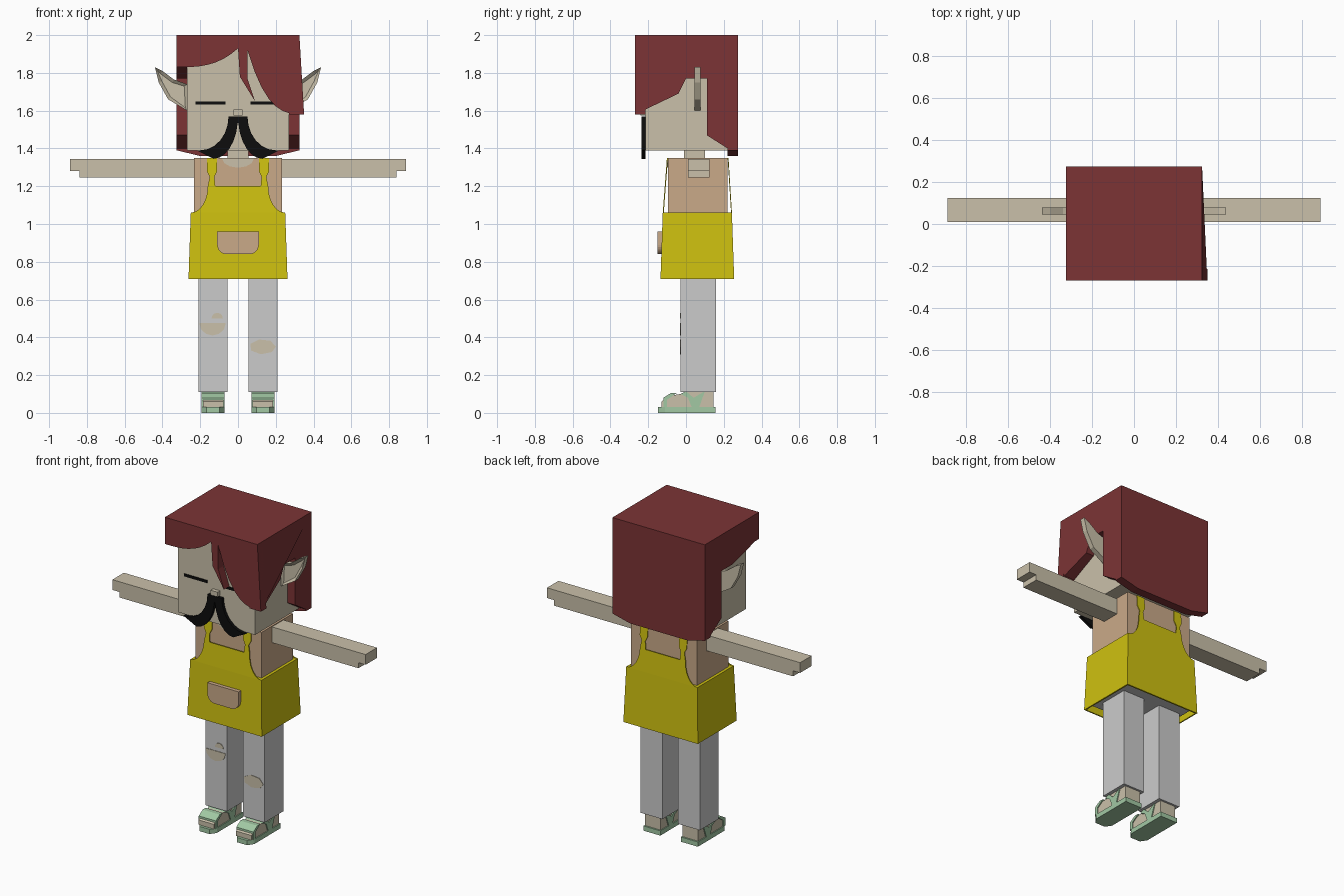
import bpy
import bmesh
from math import cos, sin, pi

if "Cube" in bpy.data.objects:
    bpy.data.objects.remove(bpy.data.objects["Cube"], do_unlink=True)


def material(name, red, green, blue):
    mat = bpy.data.materials.new(name)
    mat.use_nodes = True
    colour = (red, green, blue, 1)
    mat.diffuse_color = colour
    mat.node_tree.nodes["Principled BSDF"].inputs["Base Color"].default_value = colour
    return mat


hair = material("hair red", .2, .034, .036)
skin = material("pale skin", .59, .53, .4)
yellow = material("apron yellow", .62, .53, .005)
tan = material("shirt tan", .59, .4, .25)
grey = material("trouser grey", .6, .6, .6)
green = material("sandal green", .36, .58, .37)
black = material("black", .004, .004, .004)


def prism_mesh(outline, axis, start, end):
    """Extrude a flat outline along an axis."""
    place = {"x": lambda p, d: (d, p[0], p[1]),
             "y": lambda p, d: (p[0], d, p[1]),
             "z": lambda p, d: (p[0], p[1], d)}[axis]
    bm = bmesh.new()
    near = [bm.verts.new(place(p, start)) for p in outline]
    far = [bm.verts.new(place(p, end)) for p in outline]
    bm.faces.new(near)
    bm.faces.new(far)
    for i in range(len(outline)):
        bm.faces.new((near[i - 1], near[i], far[i], far[i - 1]))
    bmesh.ops.recalc_face_normals(bm, faces=bm.faces)
    return bm


def finish(name, bm, mat):
    mesh = bpy.data.meshes.new(name)
    bm.to_mesh(mesh)
    bm.free()
    mesh.materials.append(mat)
    part = bpy.data.objects.new(name, mesh)
    bpy.context.collection.objects.link(part)
    return part


def prism(name, outline, axis, start, end, mat):
    return finish(name, prism_mesh(outline, axis, start, end), mat)


def centred_box(name, half_width, front, back, bottom, top, mat):
    outline = [(front, bottom), (back, bottom), (back, top), (front, top)]
    return prism(name, outline, "x", -half_width, half_width, mat)


def mirrored(half):
    return half + [(-u, v) for u, v in reversed(half) if u != 0]


def arc(u, v, radius_u, radius_v, start, end, steps=6):
    """Part of an ellipse, with start and end given in quarter turns."""
    angles = [(start + (end - start) * i / steps) * pi / 2 for i in range(steps + 1)]
    return [(u + radius_u * cos(a), v + radius_v * sin(a)) for a in angles]


def graph(start, end, rule, steps=8):
    """Points of a curve whose height follows a rule from 0 to 1."""
    return [(start + (end - start) * i / steps, rule(i / steps)) for i in range(steps + 1)]


crown = 2
face_y = -.215
head_side, head_back, chin = .27, .22, 1.39
hair_side, hair_front, hair_back = .325, -.27, .275
shirt_front, shoulder, waist = -.095, 1.35, 1.06
skirt_side, skirt_front, skirt_back, hem = .25, -.123, .243, .71
leg_front, ankle, sole_top = -.03, .11, .03
sides = (("left", 1), ("right", -1))

# Head, neck and nose
centred_box("head", head_side, face_y, head_back, chin, 1.96, skin)
centred_box("neck", .055, -.01, .1, 1.33, 1.4, skin)
centred_box("nose", .025, -.24, face_y, 1.575, 1.605, skin)

# Closed eyes and moustache
for side, sign in sides:
    eye = centred_box(side + "_eye", .08, face_y - .006, face_y, 1.632, 1.648, black)
    eye.location.x = sign * .145
whisker = [(0, 1.57)] + arc(.2, 1.57, .15, .18, 2, 3) + [(.22, chin)] + arc(.13, 1.57, .13, .225, 3, 2.1)
prism("moustache", mirrored(whisker), "y", face_y - .02, face_y, black)

# Hair: cap, back panel and side panels
centred_box("hair_top", hair_side, hair_front, hair_back, 1.95, crown, hair)
nape = [(hair_side, crown), (hair_side, chin), (.2, 1.36)]
prism("hair_back", mirrored(nape), "y", head_back, hair_back, hair)
behind_ear = [(0, 1.77), (ankle, 1.77), (ankle, 1.47), (head_back, 1.4), (hair_back, chin), (hair_back, crown)]
short_lock = [(hair_front, crown), (hair_front, 1.84)]
long_lock = [(hair_front, crown), (hair_front, 1.58), (-.04, 1.69)]
prism("hair_right_side", short_lock + behind_ear, "x", -hair_side, -head_side, hair)
left_hair = prism("hair_left_side", long_lock + behind_ear, "x", head_side, hair_side, hair)
for v in left_hair.data.vertices:
    if v.co.z < 1.6 and v.co.y < face_y and v.co.x > head_side + .01:
        v.co.x = .35

# Fringe: a short sweep with a loose strand, then a long lock
sweep = graph(-hair_side, 0, lambda t: 1.83 + .1 * t ** 3)
strand = [(.01, 1.78), (.09, 1.65), (.05, 1.77), (.05, crown), (-hair_side, crown)]
prism("short_fringe", sweep + strand, "y", hair_front, face_y, hair)
lock = graph(.05, .35, lambda t: 1.58 + .34 * (1 - t) ** 3)
prism("long_fringe", lock + [(hair_side, crown), (.05, crown)], "y", hair_front, face_y, hair)

# Pointed ears with a recessed front, and arms with a stepped hand
ear = [(.44, 1.83), (.4, 1.81), (.34, 1.765), (head_side, 1.74), (head_side, 1.6), (.37, 1.66), (.42, 1.75)]
arm = [(.2, 1.345), (.89, 1.345), (.89, 1.28), (.84, 1.28), (.84, 1.245), (.2, 1.245)]
for side, sign in sides:
    bm = prism_mesh([(sign * x, z) for x, z in ear], "y", .045, .078)
    front = min(bm.faces, key=lambda f: f.normal.y)
    bmesh.ops.inset_region(bm, faces=[front], thickness=.018)
    bmesh.ops.translate(bm, verts=front.verts[:], vec=(0, .015, 0))
    finish(side + "_ear", bm, skin)
    prism(side + "_arm", [(sign * x, z) for x, z in arm], "y", .01, .125, skin)

# Shirt with a rounded neckline
centred_box("shirt", .232, shirt_front, head_back, 1, shoulder, tan)
prism("neckline", arc(0, shoulder - .002, .085, .05, 2, 4), "y", shirt_front - .004, shirt_front, skin)

# Apron skirt: tapered shell, open underneath
waistband = mirrored([(skirt_side, skirt_front), (skirt_side, skirt_back)])
bm = prism_mesh(waistband, "z", hem, waist)
for v in bm.verts:
    if v.co.z < waist - .1:
        v.co.x += .012 if v.co.x > 0 else -.012
        v.co.y += .012 if v.co.y > 0 else -.012
underside = min(bm.faces, key=lambda f: f.normal.z)
bmesh.ops.delete(bm, geom=[underside], context="FACES_ONLY")
skirt = finish("apron_skirt", bm, yellow)
shell = skirt.modifiers.new("shell", "SOLIDIFY")
shell.thickness = .012

# Apron bibs with straps, leaning in towards the shoulders
strap = [(.12, 1.2), (.125, 1.25), (ankle, 1.28), (ankle, shoulder), (.165, shoulder), (.165, 1.28), (.15, 1.25)]
bib = mirrored(strap + arc(skirt_side, 1.2, .09, 1.2 - waist, 2, 3))
for name, y, lean in (("front_bib", skirt_front, .022), ("back_bib", skirt_back, -.018)):
    plate = prism(name, bib, "y", y, y + lean / 4, yellow)
    for v in plate.data.vertices:
        v.co.y += lean * (v.co.z - waist) / (shoulder - waist)

# Pocket
prism("pocket", mirrored([(.11, .96)] + arc(.06, .89, .05, .05, 4, 3)), "y", -.15, skirt_front, tan)

# Trousers with torn knees
centred_box("trouser_seat", .232, shirt_front, head_back, hem + .02, 1, grey)
holes = {"right_knee_hole": arc(-.135, .475, .07, .065, 2, 4),
         "right_small_hole": arc(-.11, .5, .03, .03, 0, 2),
         "left_knee_hole": arc(.13, .35, .07, .04, 0, 3.5)}
for name, outline in holes.items():
    prism(name, outline, "y", leg_front - .003, leg_front, skin)

# Legs, feet and strapped sandals
sole = mirrored([(.06, .155), (.06, -.11), (.035, -.147)])
foot = [(-.13, sole_top), (-.13, .06), (-.09, .09), (leg_front, .1), (0, ankle), (.145, ankle), (.145, sole_top)]
toe_strap = [(-.12, sole_top), (-.12, .08), (-.08, .105), (-.05, .105), (-.1, .07), (-.1, sole_top)]
ankle_strap = [(leg_front, .1), (0, .115), (.04, .08), (.1, .115), (.07, sole_top), (.03, sole_top), (.01, .08)]
for side, sign in sides:
    parts = [
        centred_box(side + "_trouser_leg", .076, leg_front, .158, ankle, .75, grey),
        prism(side + "_sole", sole, "z", 0, sole_top, green),
        prism(side + "_foot", foot, "x", -.054, .054, skin),
        prism(side + "_toe_strap", toe_strap, "x", -.06, .06, green),
        prism(side + "_ankle_strap", ankle_strap, "x", -.06, .06, green),
    ]
    for part in parts:
        part.location.x = sign * .132
